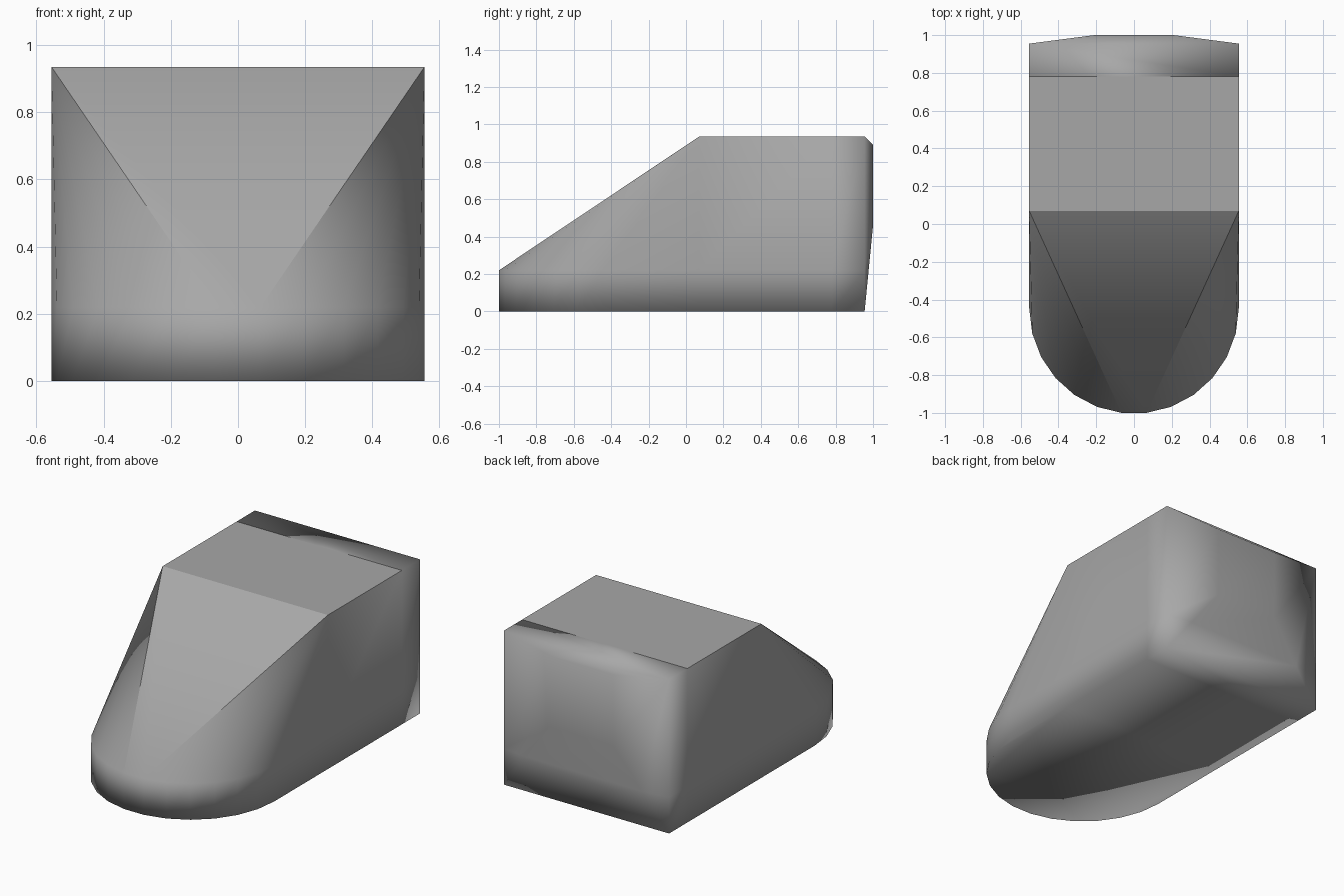
import bpy, bmesh, math

if "Cube" in bpy.data.objects:
    bpy.data.objects.remove(bpy.data.objects["Cube"])

W, TOP, BACK, RIDGE, RIM = 0.555, 0.935, 0.955, 0.07, 0.22
SEGS = 13  # facets around the rounded nose

# plan outline: left back corner, ridge, half-round nose, ridge, right back corner
nose = []
for i in range(SEGS + 1):
    a = math.pi + math.pi * i / SEGS
    nose.append((W * math.cos(a), -0.445 + 0.559 * math.sin(a)))
plan = [(-W, BACK), (-W, RIDGE)] + nose + [(W, RIDGE), (W, BACK)]

bm = bmesh.new()
low = [bm.verts.new((x, y, 0)) for x, y in plan]
high = [bm.verts.new((x, y, TOP if y > 0 else RIM)) for x, y in plan]
n = len(plan)
left, right, rim = high[1], high[-2], high[2:-2]
mid = SEGS // 2

# walls, underside and flat roof
for i in range(n - 1):
    bm.faces.new((low[i], low[i + 1], high[i + 1], high[i]))
bm.faces.new(low[::-1])
bm.faces.new((high[0], left, right, high[-1]))

# ramp: middle panel plus a fan from each ridge corner to the nose rim
bm.faces.new((left, rim[mid], rim[mid + 1], right))
for i in range(mid):
    bm.faces.new((left, rim[i], rim[i + 1]))
    bm.faces.new((right, rim[-2 - i], rim[-1 - i]))

# bulged back: outer rectangle rising to a small flat panel
outer = [low[-1], low[0], high[0], high[-1]]
panel = [bm.verts.new((x, 1.0, z))
         for x, z in ((0.21, 0.46), (-0.21, 0.46), (-0.21, 0.89), (0.21, 0.89))]
for i in range(4):
    j = (i + 1) % 4
    bm.faces.new((outer[i], outer[j], panel[j], panel[i]))
bm.faces.new(panel)

# support loops keep the shading flat away from the lower and back edges
for co, no in (((0, 0, RIM), (0, 0, 1)), ((0, 0.78, 0), (0, 1, 0))):
    bmesh.ops.bisect_plane(bm, geom=bm.verts[:] + bm.edges[:] + bm.faces[:],
                           dist=1e-4, plane_co=co, plane_no=no)
bmesh.ops.recalc_face_normals(bm, faces=bm.faces)
for f in bm.faces:
    f.smooth = True

# sharp creases: ridge, roof sides and the ramp panel borders
for e in bm.edges:
    a, b = e.verts
    on_roof = min(a.co.z, b.co.z) > TOP - 0.01 and max(a.co.y, b.co.y) < 0.8
    on_ramp = {a, b} in ({left, rim[mid]}, {right, rim[mid + 1]})
    if on_roof or on_ramp:
        e.smooth = False

mesh = bpy.data.meshes.new("wedge_body")
bm.to_mesh(mesh)
bm.free()
body = bpy.data.objects.new("wedge_body", mesh)
bpy.context.collection.objects.link(body)

# darker grey finish
grey = bpy.data.materials.new("body_grey")
grey.diffuse_color = (0.39, 0.39, 0.39, 1)
grey.use_nodes = True
grey.node_tree.nodes["Principled BSDF"].inputs["Base Color"].default_value = grey.diffuse_color
mesh.materials.append(grey)
